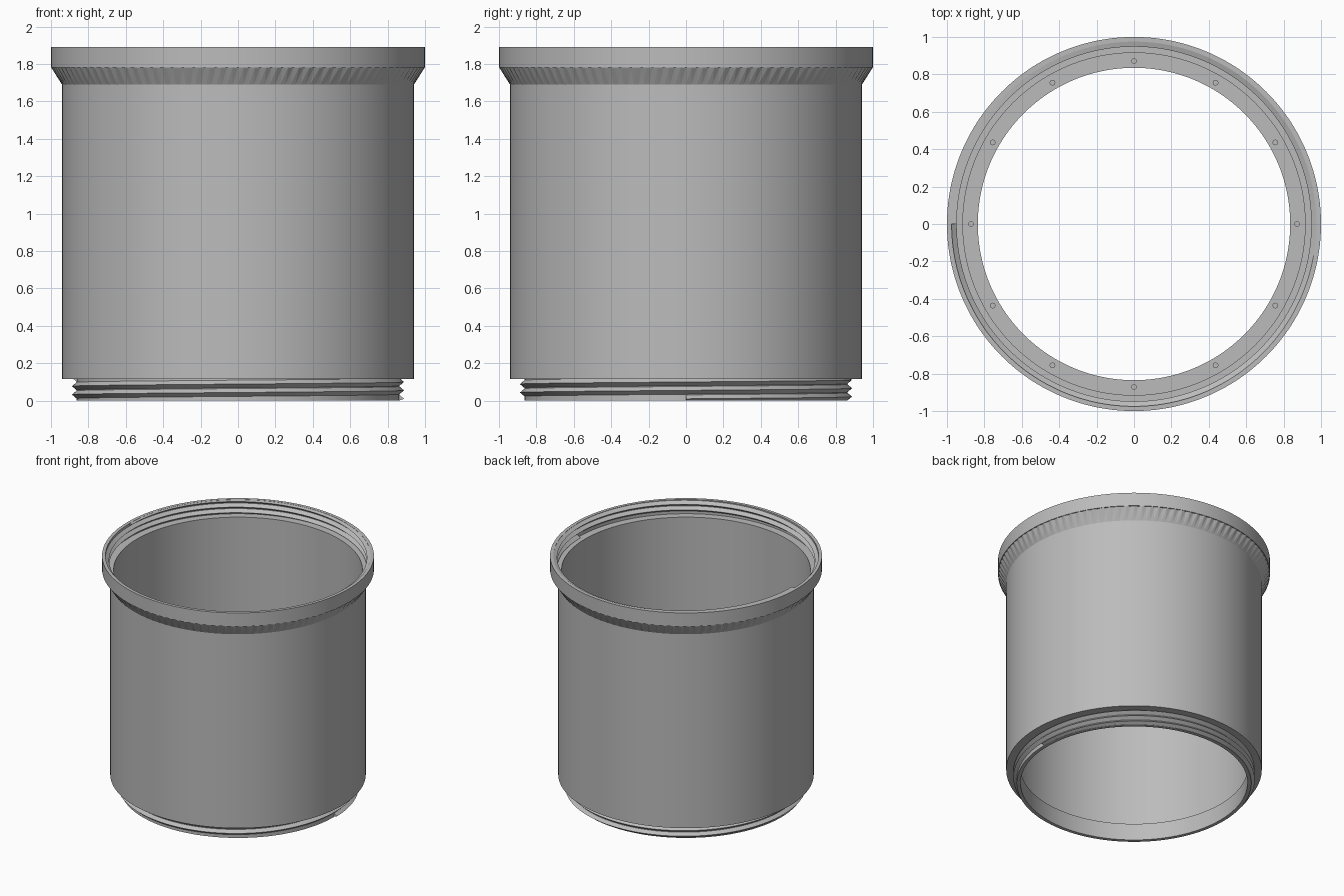
import bpy, bmesh
from math import sin, cos, pi

cube = bpy.data.objects.get("Cube")
if cube:
    bpy.data.objects.remove(cube, do_unlink=True)

SEG = 208
PITCH = 0.045
TOP = 1.89

metal = bpy.data.materials.new("plain_grey")
metal.use_nodes = True
grey = (0.5, 0.5, 0.5, 1)
metal.diffuse_color = grey
metal.node_tree.nodes["Principled BSDF"].inputs["Base Color"].default_value = grey


def finish(name, bm, smooth=True):
    bmesh.ops.recalc_face_normals(bm, faces=bm.faces)
    mesh = bpy.data.meshes.new(name)
    bm.to_mesh(mesh)
    bm.free()
    mesh.materials.append(metal)
    obj = bpy.data.objects.new(name, mesh)
    bpy.context.collection.objects.link(obj)
    if smooth:
        bpy.ops.object.select_all(action="DESELECT")
        obj.select_set(True)
        bpy.context.view_layer.objects.active = obj
        bpy.ops.object.shade_smooth_by_angle(angle=pi / 9)
    return obj


def lathe(name, profile):
    """Revolve a closed (radius, height) profile around z."""
    bm = bmesh.new()
    rings = [[bm.verts.new((r * cos(2 * pi * i / SEG), r * sin(2 * pi * i / SEG), z))
              for i in range(SEG)] for r, z in profile]
    for a, b in zip(rings, rings[1:] + rings[:1]):
        for i in range(SEG):
            j = (i + 1) % SEG
            bm.faces.new((a[i], a[j], b[j], b[i]))
    return finish(name, bm)


def thread(name, root, crest, start, turns, low, high):
    """Helical ridge of triangular section, trimmed between two heights."""
    bm = bmesh.new()
    steps = int(turns * SEG)
    rows = []
    for i in range(steps + 1):
        a = 2 * pi * i / SEG
        z = start + PITCH * i / SEG
        section = ((root, z - PITCH / 2), (crest, z), (root, z + PITCH / 2))
        rows.append([bm.verts.new((r * cos(a), r * sin(a), min(max(h, low), high)))
                     for r, h in section])
    for p, q in zip(rows, rows[1:]):
        for k in range(3):
            n = (k + 1) % 3
            bm.faces.new((p[k], q[k], q[n], p[n]))
    bm.faces.new(rows[0])
    bm.faces.new(rows[-1])
    return finish(name, bm)


# Shell: threaded neck, base shelf, tall wall and socket collar
body = lathe("container_body", [
    (0.835, 0), (0.863, 0), (0.863, 0.115), (0.94, 0.115),
    (0.94, 1.69), (0.985, 1.78), (1.0, 1.78), (1.0, TOP),
    (0.975, TOP), (0.975, 1.775), (0.915, 1.775),
    (0.915, 0.136), (0.835, 0.136)])

# Screw threads on the neck and inside the collar
thread("neck_thread", 0.861, 0.888, 0.01, 2.5, 0, 0.125)
thread("collar_thread", 0.977, 0.948, 1.78, 2.5, 1.775, TOP - 0.001)

# Fluted cone under the collar
bm = bmesh.new()
lower, upper = [], []
for i in range(SEG):
    a = 2 * pi * i / SEG
    r = 0.999 if i % 2 else 0.991
    lower.append(bm.verts.new((0.941 * cos(a), 0.941 * sin(a), 1.69)))
    upper.append(bm.verts.new((r * cos(a), r * sin(a), 1.781)))
for i in range(SEG):
    j = (i + 1) % SEG
    bm.faces.new((lower[i], lower[j], upper[j]))
    bm.faces.new((lower[i], upper[j], upper[i]))
finish("fluted_cone", bm, smooth=False)

# Blind holes around the base shelf
bm = bmesh.new()
for k in range(12):
    a = k * pi / 6
    made = bmesh.ops.create_cone(bm, cap_ends=True, segments=8,
                                 radius1=0.013, radius2=0.013, depth=0.06)
    bmesh.ops.translate(bm, verts=made["verts"],
                        vec=(0.872 * cos(a), 0.872 * sin(a), 0.155))
cutter = finish("hole_cutter", bm, smooth=False)
cutter.hide_render = True
cutter.hide_viewport = True
holes = body.modifiers.new("shelf_holes", "BOOLEAN")
holes.operation = "DIFFERENCE"
holes.object = cutter
holes.solver = "EXACT"
